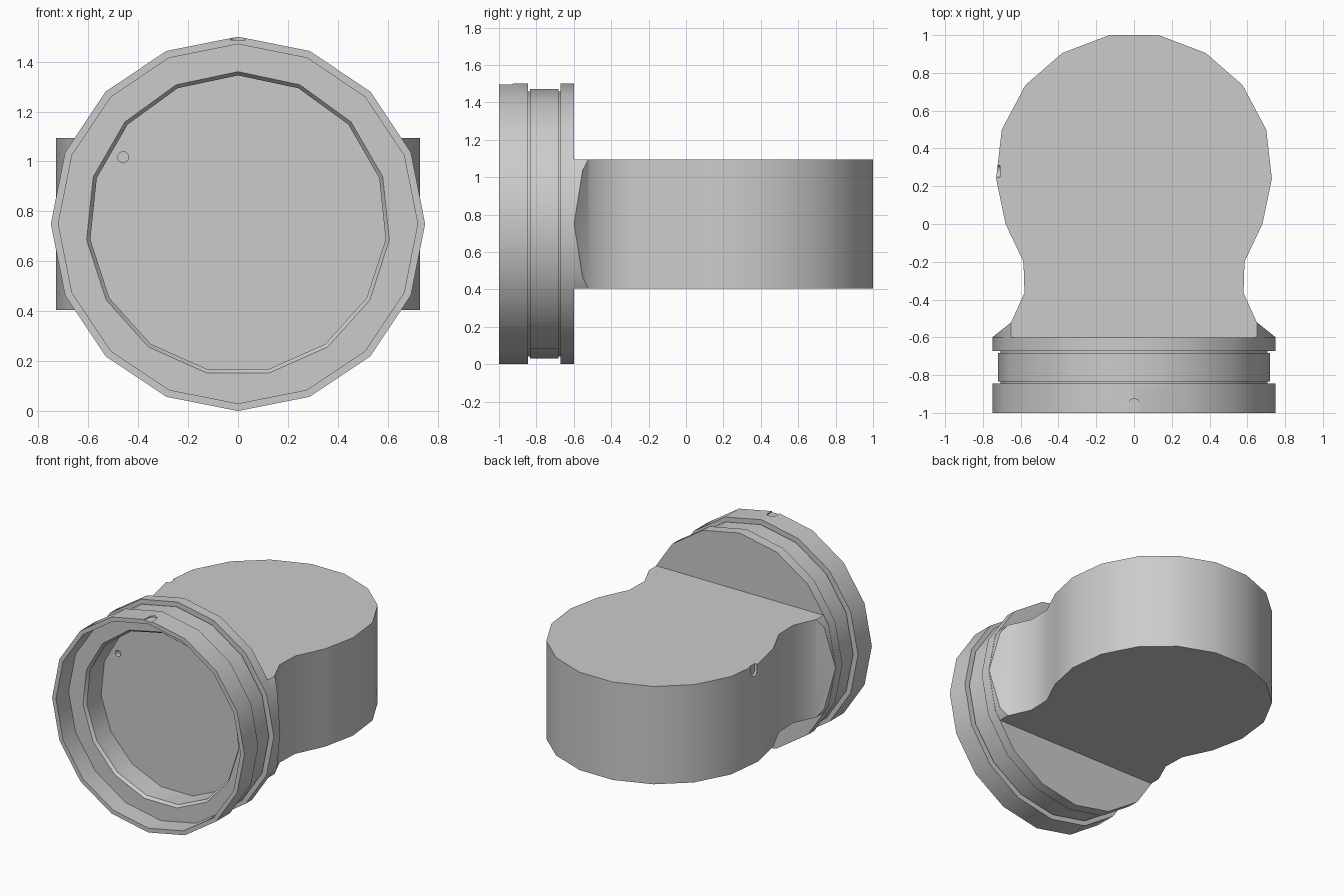
import bpy, bmesh, math

if "Cube" in bpy.data.objects:
    bpy.data.objects.remove(bpy.data.objects["Cube"])

CZ = 0.75  # height of the ring axis

grey = bpy.data.materials.new("grey")
grey.diffuse_color = (0.6, 0.6, 0.6, 1)
grey.use_nodes = True
grey.node_tree.nodes["Principled BSDF"].inputs["Base Color"].default_value = grey.diffuse_color


def finish(bm, name):
    bmesh.ops.recalc_face_normals(bm, faces=bm.faces)
    me = bpy.data.meshes.new(name)
    bm.to_mesh(me)
    bm.free()
    me.materials.append(grey)
    ob = bpy.data.objects.new(name, me)
    bpy.context.collection.objects.link(ob)
    return ob


def lathe(name, profile, sides, center=(0, CZ), closed=False):
    """Spin (radius, y) points about an axis along y; first vertex on top."""
    bm = bmesh.new()
    rings = []
    for r, y in profile:
        rings.append([bm.verts.new((center[0] + r * math.sin(i * math.tau / sides), y,
                                    center[1] + r * math.cos(i * math.tau / sides)))
                      for i in range(sides)])
    pairs = list(zip(rings, rings[1:]))
    if closed:
        pairs.append((rings[-1], rings[0]))
    else:
        bm.faces.new(rings[0])
        bm.faces.new(rings[-1])
    for a, b in pairs:
        for i in range(sides):
            j = (i + 1) % sides
            bm.faces.new((a[i], a[j], b[j], b[i]))
    return finish(bm, name)


def prism(name, pts, lift):
    """Extrude a closed 3D outline along a vector."""
    bm = bmesh.new()
    face = bm.faces.new([bm.verts.new(p) for p in pts])
    geo = bmesh.ops.extrude_face_region(bm, geom=[face])["geom"]
    verts = [g for g in geo if isinstance(g, bmesh.types.BMVert)]
    bmesh.ops.translate(bm, verts=verts, vec=lift)
    return finish(bm, name)


def cut(ob, cutter):
    mod = ob.modifiers.new("cut", 'BOOLEAN')
    mod.operation = 'DIFFERENCE'
    mod.solver = 'EXACT'
    mod.object = cutter
    bpy.context.view_layer.objects.active = ob
    bpy.ops.object.modifier_apply(modifier=mod.name)
    bpy.data.objects.remove(cutter)


def arch(half, length):
    """Slot outline: open straight end at 0, round end at length."""
    arc = [(half * math.cos(a * math.pi / 10), length - half + half * math.sin(a * math.pi / 10))
           for a in range(11)]
    return [(half, -0.05)] + arc + [(-half, -0.05)]


# Ring: front rim with recess, middle band between two grooves, back flange
ring = lathe("ring", [(0.72, -0.86), (0.72, -1), (0.75, -1), (0.75, -0.845), (0.708, -0.845),
                      (0.708, -0.835), (0.72, -0.835), (0.72, -0.682), (0.708, -0.682),
                      (0.708, -0.672), (0.75, -0.672), (0.75, -0.6)], 16)

# Pocket with a chamfered lip, a pin hole in its floor, and a notch on the rim
cut(ring, lathe("pocket_cutter", [(0.61, -0.9), (0.61, -0.86), (0.595, -0.84), (0.595, -0.68)], 15))
cut(ring, lathe("pin_hole_cutter", [(0.022, -0.75), (0.022, -0.645)], 16, (-0.46, 1.017)))
cut(ring, prism("rim_notch_cutter", [(x, y - 1, 1.487) for x, y in arch(0.03, 0.075)], (0, 0, 0.1)))

# Body: rounded head narrowing to a neck that flares into the ring
half = [(0.13, 1), (0.38, 0.905), (0.575, 0.735), (0.70, 0.50), (0.73, 0.24), (0.68, 0),
        (0.585, -0.2), (0.58, -0.365), (0.65, -0.52), (0.75, -0.6), (0.75, -0.62)]
outline = half + [(-x, y) for x, y in reversed(half)]
body = prism("body", [(x, y, 0.405) for x, y in outline], (0, 0, 0.69))

# Trim the flare to the ring's outline, then notch the left side
cut(body, lathe("flare_cutter", [(0.748, -0.7), (0.748, -0.42), (1.3, -0.42), (1.3, -0.7)], 16,
                closed=True))
cut(body, prism("side_notch_cutter", [(-0.71, 0.28 + u, 1.095 - v) for u, v in arch(0.03, 0.075)],
                (-0.1, 0, 0)))

# Smooth the shallow facets, keep the edges crisp
for ob in (ring, body):
    bpy.ops.object.select_all(action='DESELECT')
    ob.select_set(True)
    bpy.context.view_layer.objects.active = ob
    bpy.ops.object.shade_smooth_by_angle(angle=math.radians(32))
